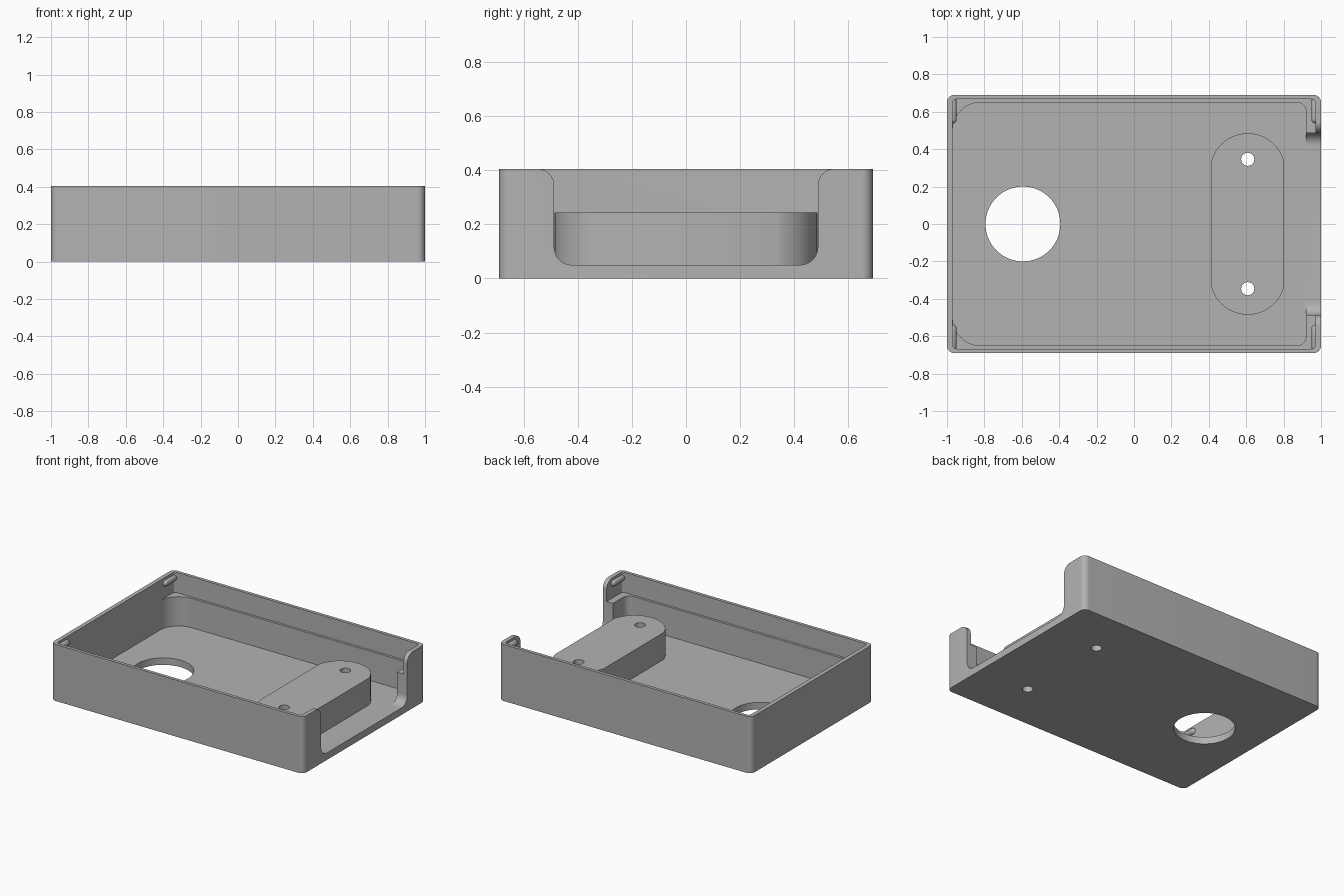
import bpy, bmesh, math
from mathutils import Vector, Matrix

if "Cube" in bpy.data.objects:
    bpy.data.objects.remove(bpy.data.objects["Cube"], do_unlink=True)

grey = bpy.data.materials.new("plain grey")
grey.use_nodes = True
colour = (0.45, 0.45, 0.45, 1)
grey.diffuse_color = colour
grey.node_tree.nodes["Principled BSDF"].inputs["Base Color"].default_value = colour

HEIGHT, FLOOR, LEDGE = 0.405, 0.05, 0.26
WALL_X, WALL_Y = 0.97, 0.667
OVER = HEIGHT + 0.1


def arc(cx, cy, r, a0, a1, n=10):
    """Points on an arc, angles in degrees."""
    angles = [math.radians(a0 + (a1 - a0) * i / n) for i in range(n + 1)]
    return [(cx + r * math.cos(a), cy + r * math.sin(a)) for a in angles]


def rounded_rect(x0, x1, y, r_left, r_right):
    """Outline symmetric in y with its own corner radius at each end."""
    return (arc(x1 - r_right, y - r_right, r_right, 0, 90)
            + arc(x0 + r_left, y - r_left, r_left, 90, 180)
            + arc(x0 + r_left, r_left - y, r_left, 180, 270)
            + arc(x1 - r_right, r_right - y, r_right, 270, 360))


def add_object(name, bm):
    bmesh.ops.remove_doubles(bm, verts=bm.verts[:], dist=1e-5)
    bmesh.ops.recalc_face_normals(bm, faces=bm.faces[:])
    mesh = bpy.data.meshes.new(name)
    bm.to_mesh(mesh)
    bm.free()
    mesh.materials.append(grey)
    obj = bpy.data.objects.new(name, mesh)
    bpy.context.collection.objects.link(obj)
    return obj


def prism(name, outline, low, high, along_x=False):
    """Extrude an outline upwards, or a (y, z) outline along x."""
    bm = bmesh.new()
    place = (lambda p: (low, p[0], p[1])) if along_x else (lambda p: (p[0], p[1], low))
    face = bm.faces.new([bm.verts.new(place(p)) for p in outline])
    top = bmesh.ops.extrude_face_region(bm, geom=[face])["geom"]
    shift = Vector((high - low, 0, 0)) if along_x else Vector((0, 0, high - low))
    bmesh.ops.translate(bm, vec=shift, verts=[v for v in top if isinstance(v, bmesh.types.BMVert)])
    return add_object(name, bm)


def cut(obj, cutters):
    bpy.context.view_layer.objects.active = obj
    for cutter in cutters:
        mod = obj.modifiers.new("cut", "BOOLEAN")
        mod.operation, mod.solver, mod.object = "DIFFERENCE", "EXACT", cutter
        bpy.ops.object.modifier_apply(modifier=mod.name)


def smooth(obj):
    bpy.ops.object.select_all(action="DESELECT")
    obj.select_set(True)
    bpy.context.view_layer.objects.active = obj
    bpy.ops.object.shade_smooth_by_angle(angle=math.radians(30))


# Tray body and mounting block with bowed ends
tray = prism("tray_body", rounded_rect(-1, 1, 0.69, 0.04, 0.04), 0, HEIGHT)
half = math.degrees(math.asin(0.193 / 0.201))
block_outline = (arc(0.608, 0.284, 0.201, 90 - half, 90 + half, 24)
                 + arc(0.608, -0.284, 0.201, 270 - half, 270 + half, 24))
block = prism("mounting_block", block_outline, FLOOR, 0.243)

# Stepped cavity
lower_cavity = prism("lower_cavity_cutter", rounded_rect(-WALL_X, 0.92, 0.65, 0.15, 0.05), FLOOR, OVER)
upper_cavity = prism("upper_cavity_cutter", rounded_rect(-WALL_X, WALL_X, WALL_Y, 0.02, 0.02), LEDGE, OVER)

# End opening with filleted bottom and flared top
side, fillet, flare = 0.487, 0.065, 0.062
right_edge = (arc(side - fillet, FLOOR + fillet, fillet, 270, 360)
              + arc(side + flare, HEIGHT - flare, flare, 180, 90)
              + [(side + flare, OVER)])
notch_outline = right_edge + [(-y, z) for y, z in reversed(right_edge)]
notch = prism("notch_cutter", notch_outline, 0.88, 1.1, along_x=True)

# Round floor hole and two screw holes
floor_hole = prism("floor_hole_cutter", arc(-0.594, 0, 0.2, 0, 360, 64), -0.1, 0.2)
screws = [prism("screw_hole_cutter", arc(0.608, y, 0.035, 0, 360, 32), -0.1, 0.4)
          for y in (-0.346, 0.346)]

cut(tray, [lower_cavity, upper_cavity, notch, floor_hole] + screws)
cut(block, screws)
for cutter in [lower_cavity, upper_cavity, notch, floor_hole] + screws:
    bpy.data.objects.remove(cutter, do_unlink=True)
smooth(tray)
smooth(block)

# Snap ridges near the rim in each corner
for sx, x_name in ((-1, "right"), (1, "left")):
    for sy, y_name in ((-1, "front"), (1, "back")):
        bm = bmesh.new()
        bmesh.ops.create_uvsphere(bm, u_segments=20, v_segments=12, radius=0.022,
                                  matrix=Matrix.Rotation(math.pi / 2, 4, "X"))
        for v in bm.verts:
            if v.co.y > 0.001:
                v.co.y += 0.1
            v.co = (sx * (WALL_X + v.co.x), sy * (0.56 + v.co.y), 0.365 + v.co.z)
        smooth(add_object(f"snap_ridge_{y_name}_{x_name}", bm))
